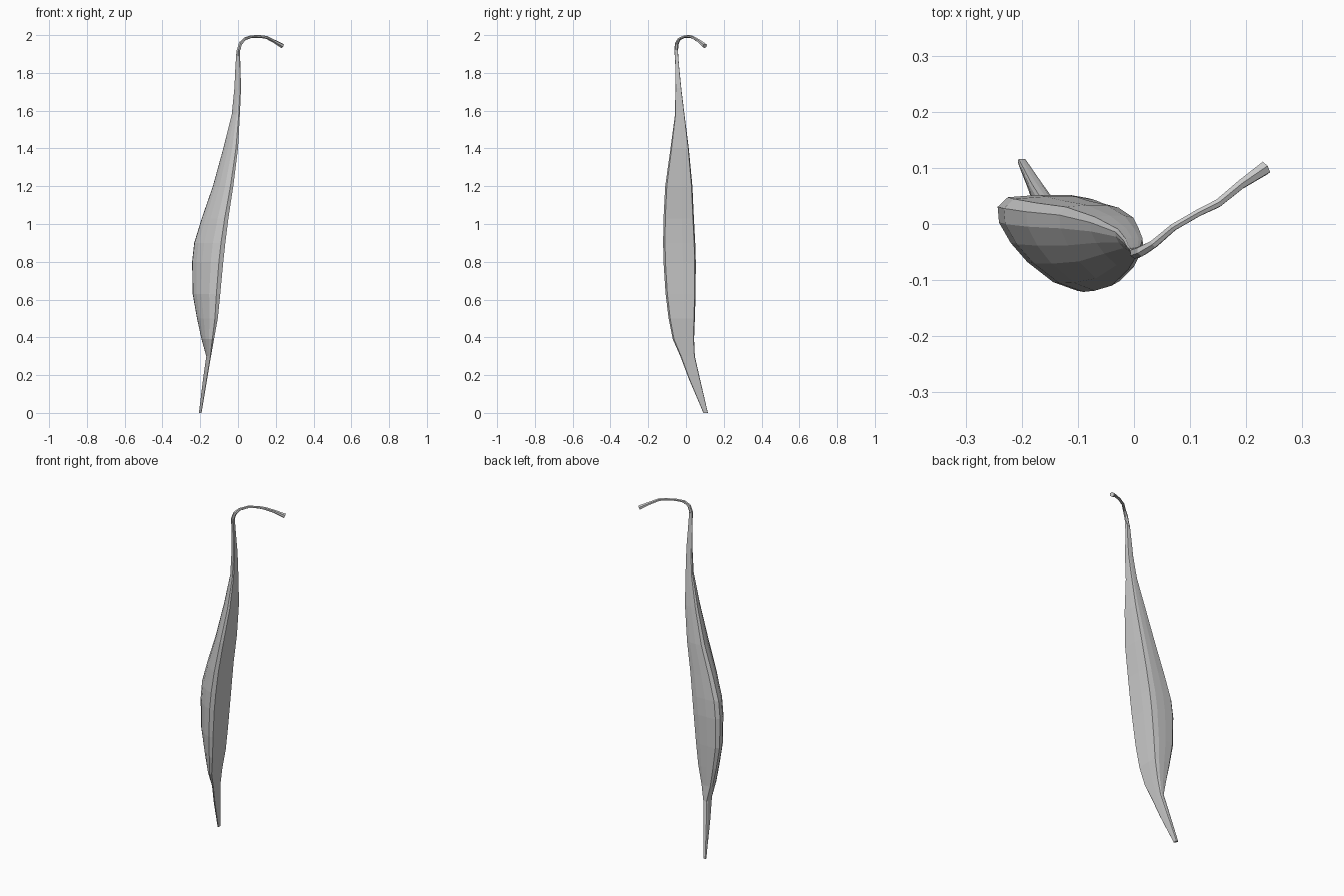
import bpy, bmesh

# Pod sections: z, x min, x max, y min, y max
sections = [
    (0.00, -0.207, -0.193, 0.092, 0.116),
    (0.18, -0.185, -0.163, 0.015, 0.074),
    (0.30, -0.168, -0.143, -0.030, 0.047),
    (0.39, -0.193, -0.127, -0.070, 0.043),
    (0.50, -0.217, -0.107, -0.092, 0.047),
    (0.63, -0.240, -0.094, -0.108, 0.051),
    (0.80, -0.243, -0.078, -0.119, 0.052),
    (0.90, -0.232, -0.067, -0.121, 0.049),
    (1.03, -0.192, -0.051, -0.119, 0.042),
    (1.20, -0.133, -0.025, -0.110, 0.034),
    (1.40, -0.078, 0.000, -0.082, 0.015),
    (1.58, -0.033, 0.010, -0.058, -0.008),
    (1.72, -0.019, 0.016, -0.056, -0.025),
    (1.83, -0.014, 0.013, -0.056, -0.036),
    (1.92, -0.008, 0.010, -0.061, -0.043),
]
# Cross-section in a unit square: rounded front-left, creases at the other corners
PROFILE = [(1, -0.88), (0.72, -1), (0.2, -0.82), (-0.36, -0.4), (-0.72, 0.0),
           (-0.97, 0.42), (-1, 0.75), (-0.78, 0.95), (-0.1, 1), (0.55, 1),
           (0.96, 0.93), (1, 0.2)]


# Pod body with pointed tail and slim neck
bm = bmesh.new()
rings = []
for z, x0, x1, y0, y1 in sections:
    rings.append([bm.verts.new(((x0 + x1) / 2 + (x1 - x0) / 2 * u,
                                (y0 + y1) / 2 + (y1 - y0) / 2 * v, z))
                  for u, v in PROFILE])
n = len(PROFILE)
for lo, hi in zip(rings, rings[1:]):
    for i in range(n):
        j = (i + 1) % n
        bm.faces.new((lo[i], lo[j], hi[j], hi[i]))
bm.faces.new(rings[0])
bm.faces.new(rings[-1])
bmesh.ops.recalc_face_normals(bm, faces=bm.faces)
mesh = bpy.data.meshes.new("pod_body")
bm.to_mesh(mesh)
bm.free()
pod = bpy.data.objects.new("pod_body", mesh)
bpy.context.collection.objects.link(pod)

# Hooked stem: x, y, z, radius
path = [
    (0.000, -0.048, 1.88, 0.008),
    (0.002, -0.052, 1.92, 0.010),
    (0.014, -0.048, 1.957, 0.010),
    (0.036, -0.035, 1.980, 0.008),
    (0.070, -0.006, 1.992, 0.007),
    (0.115, 0.020, 1.993, 0.007),
    (0.150, 0.037, 1.988, 0.008),
    (0.190, 0.070, 1.968, 0.009),
    (0.234, 0.100, 1.943, 0.013),
]
curve = bpy.data.curves.new("hooked_stem", 'CURVE')
curve.dimensions = '3D'
curve.bevel_depth = 1.0
curve.bevel_resolution = 1
curve.use_fill_caps = True
spline = curve.splines.new('POLY')
spline.points.add(len(path) - 1)
for p, (x, y, z, r) in zip(spline.points, path):
    p.co = (x, y, z, 1)
    p.radius = r
spline.use_smooth = False
stem = bpy.data.objects.new("hooked_stem", curve)
bpy.context.collection.objects.link(stem)
